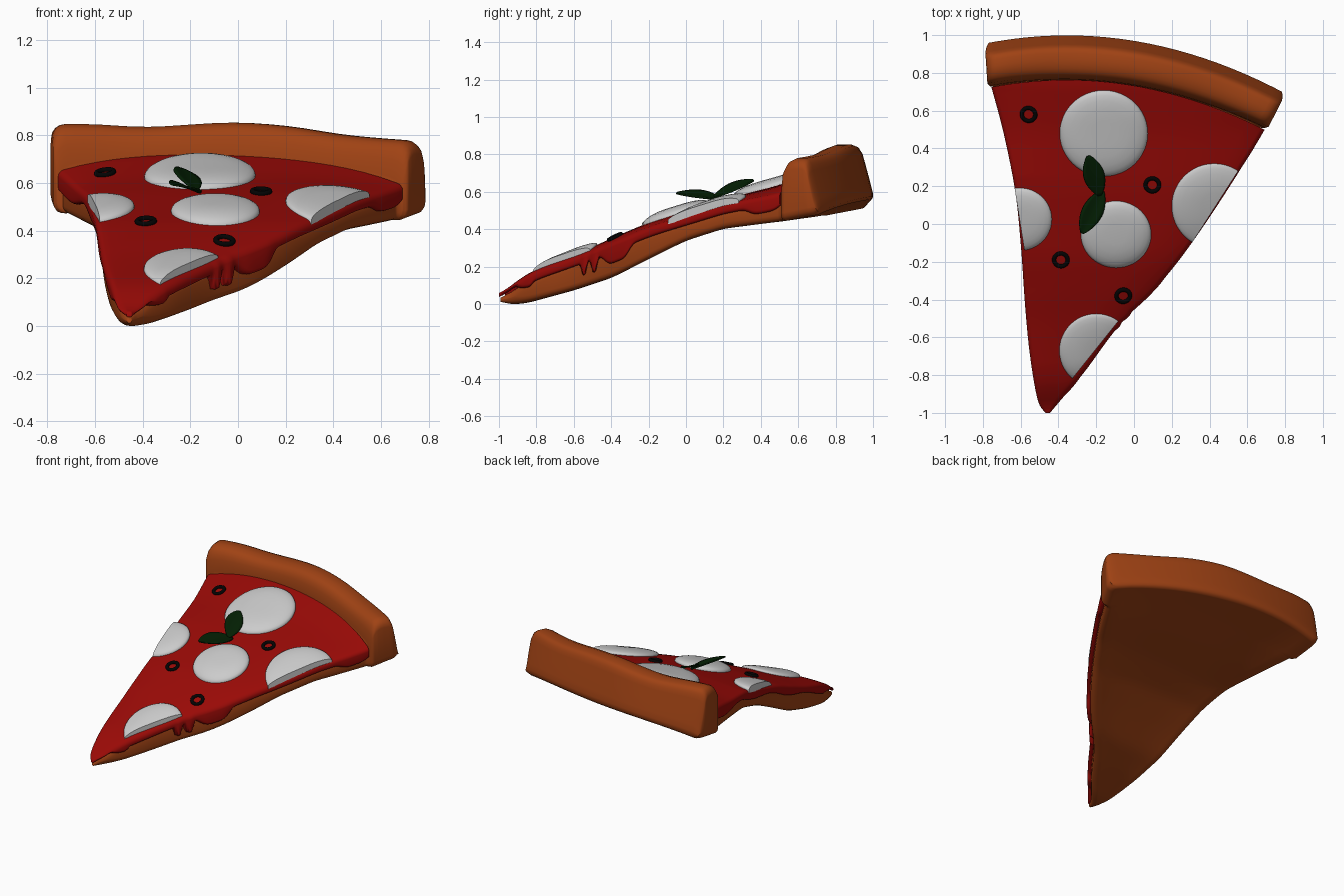
import bpy, bmesh, math
from mathutils import Vector

if "Cube" in bpy.data.objects:
    bpy.data.objects.remove(bpy.data.objects["Cube"])

# Slice outline, tip to crust (x, y)
LEFT = [(-.468, -1), (-.51, -.93), (-.55, -.7), (-.575, -.45), (-.6, -.1), (-.63, .18), (-.69, .48), (-.755, .725)]
RIGHT = [(-.445, -1), (-.39, -.935), (-.26, -.78), (-.08, -.54), (.15, -.3), (.32, -.08), (.52, .22), (.69, .5)]
CRUST_L = [Vector((-.775, .725)), Vector((-.79, .955))]
CRUST_R = [Vector((.705, .5)), Vector((.803, .69))]
# Heights along y, crust height across, crust section
TOP = [(-1, .045), (-.9, .13), (-.8, .188), (-.65, .245), (-.5, .305), (-.38, .36), (-.19, .44), (-.06, .48), (.2, .56), (.48, .63), (.76, .725), (1, .74)]
BOT = [(-1, .02), (-.94, .0), (-.85, .008), (-.6, .08), (-.4, .15), (-.2, .255), (0, .355), (.2, .42), (.5, .47), (.75, .52), (1, .565)]
CREST = [(0, .845), (.1, .85), (.25, .832), (.5, .857), (.65, .84), (.8, .8), (1, .775)]
BUMP = [(0, 0), (.02, .42), (.08, .74), (.18, .91), (.35, 1), (.6, 1), (.7, .97), (.77, .88), (.83, .7), (.92, .42), (1, .15)]
DRIPS = [(-.86, .035, .04), (-.545, .065, .014), (-.49, .07, .016), (-.37, .06, .07), (.42, .035, .09)]


def lin(t, x):
    x = max(t[0][0], min(t[-1][0], x))
    for (a, p), (b, q) in zip(t, t[1:]):
        if x <= b:
            return p + (q - p) * (x - a) / (b - a)
    return t[-1][1]


def soft(t, x, w=.06):
    return sum(lin(t, x + w * k / 3) for k in range(-3, 4)) / 7


def spline(pts, t):
    p = [Vector(q) for q in pts]
    i = min(int(t), len(p) - 2)
    f = t - i
    a, b, c, d = p[max(i - 1, 0)], p[i], p[i + 1], p[min(i + 2, len(p) - 1)]
    return .5 * (2 * b + (c - a) * f + (2 * a - 5 * b + 4 * c - d) * f * f + (3 * b - a - 3 * c + d) * f ** 3)


LX = [(y, x) for x, y in LEFT + [(-.785, .95)]]
RX = [(y, x) for x, y in RIGHT + [(.782, .68)]]


def droop(x, y):
    l, r = soft(LX, y), soft(RX, y)
    c = max(-1, min(1, (2 * x - l - r) / (r - l)))
    if c > 0:
        amt = .028 + .06 * max(0, min(.3, y - .2))
    else:
        amt = .022 + .09 * max(0, min(.45, y - .25))
    return amt * abs(c) ** 3 * max(0, min(1, (y + 1) * 1.5))


def top(x, y):
    return soft(TOP, y) - droop(x, y)


def bottom(x, y):
    return max(0, soft(BOT, y, .04) - .003 - .8 * droop(x, y))


def row(v, ztop, zbot, inset, r):
    """One cross-section: rounded ends, top points and matching bottom points."""
    if v <= 1:
        L, R = spline(LEFT, v * 7), spline(RIGHT, v * 7)
    else:
        L, R = CRUST_L[0].lerp(CRUST_L[1], v - 1), CRUST_R[0].lerp(CRUST_R[1], v - 1)
    w = (R - L).length
    a0, a1 = [min(i, w * .2) for i in inset(L, R)]
    r = min(r, w * .3)
    arc = [(r * (1 - math.cos(a)), r * (1 - math.sin(a))) for a in [k * math.pi / 8 for k in range(5)]]
    inner = w - a0 - a1 - 2 * r
    st = [(a0 + t, d) for t, d in arc] + [(a0 + r + inner * k / 20, 0) for k in range(1, 20)]
    st += [(w - a1 - t, d) for t, d in reversed(arc)]
    bulge = .125 * v ** 1.3 if v < 1 else .125 + .021 * (v - 1)
    tops, bots = [], []
    for t, d in st:
        u = t / w
        p = L.lerp(R, u)
        x, y = p.x, p.y + bulge * 4 * u * (1 - u)
        zt, zb = ztop(x, y, u, t), zbot(x, y, u, min(t - a0, w - a1 - t))
        k = max(0, min(1, (zt - zb) / (2 * r)))
        tops.append((x, y, zt - d * k))
        bots.append((x, y, zb + d * k))
    return tops, bots


def finish(bm, name, color, angle=50):
    bmesh.ops.recalc_face_normals(bm, faces=bm.faces)
    me = bpy.data.meshes.new(name)
    bm.to_mesh(me)
    bm.free()
    ob = bpy.data.objects.new(name, me)
    bpy.context.collection.objects.link(ob)
    mat = bpy.data.materials.get(color[0]) or bpy.data.materials.new(color[0])
    mat.diffuse_color = (*color[1], 1)
    mat.use_nodes = True
    mat.node_tree.nodes["Principled BSDF"].inputs["Base Color"].default_value = mat.diffuse_color
    me.materials.append(mat)
    bpy.ops.object.select_all(action='DESELECT')
    ob.select_set(True)
    bpy.context.view_layer.objects.active = ob
    bpy.ops.object.shade_smooth_by_angle(angle=math.radians(angle))
    return ob


def loft(name, rows, color):
    bm = bmesh.new()
    rings = [[bm.verts.new(p) for p in t + b[::-1]] for t, b in rows]
    n = len(rings[0])
    for A, B in zip(rings, rings[1:]):
        for i in range(n):
            bm.faces.new((A[i], A[(i + 1) % n], B[(i + 1) % n], B[i]))
    for A in (rings[0], rings[-1]):
        for i in range(n // 2 - 1):
            bm.faces.new((A[i], A[i + 1], A[n - 2 - i], A[n - 1 - i]))
    return finish(bm, name, color, 70)


CRUST = ("baked_dough", (.35, .055, .007))
SAUCE = ("tomato", (.32, .003, .002))
CHEESE = ("cheese", (.75, .75, .75))
OLIVE = ("black_olive", (.001, .001, .001))
LEAF = ("leaf_green", (.001, .014, .001))

# Dough base and raised crust in one loft
rows = [row(.03 + .97 * k / 60, lambda x, y, u, t: top(x, y) - .03, lambda x, y, u, t: bottom(x, y),
            lambda L, R: (.02, .02), .04) for k in range(61)]
for f in [0, .01, .02, .05, .08, .13, .18, .26, .35, .45, .6, .65, .7, .74, .77, .8, .83, .88, .92, .96, 1]:
    g = lin(BUMP, f)

    def crust_top(x, y, u, t):
        base = top(x, y) - .03 if f < .6 else bottom(x, y)
        return base + (soft(CREST, u) - base) * g
    end = .02 * max(0, (f - .75) / .25) ** 2 + .015 * max(0, 1 - f / .08)
    rows.append(row(1.0001 + f * .9999, crust_top,
                    lambda x, y, u, t: bottom(x, y) + .015 * max(0, (f - .93) / .07),
                    lambda L, R: (end, end), .055))
loft("dough_and_crust", rows, CRUST)


# Sauce sheet with skirts and drips
def drip(y):
    return sum(a * math.exp(-((y - c) / w) ** 4) for c, a, w in DRIPS)


def sauce_bottom(x, y, u, t):
    z = top(x, y)
    if t > .035:
        return z - .045
    fade = max(.4, min(1, (y + 1) * 5))
    d = .055 + drip(y) if u > .5 else .065 + .01 * math.sin(y * 14) + .03 * max(0, (y - .3) / .4)
    return z - d * fade


loft("sauce", [row(k / 180, lambda x, y, u, t: top(x, y), sauce_bottom,
                   lambda L, R: (0, -.07 * drip(R.y)), .022) for k in range(181)], SAUCE)


# Cheese rounds, some cut along the slice edge
def cheese(name, cx, cy, rx, ry, h, cut=None):
    bm = bmesh.new()
    n, rings = 48, []
    for q in (1, 1, .985, .95, .88, .75, .55, .3):
        z = -.015 if not rings else .004 + h * (1 - q ** 3) ** .5
        ring = []
        for k in range(n):
            a = k * 2 * math.pi / n
            x, y = cx + rx * q * math.cos(a), cy + ry * q * math.sin(a)
            ring.append(bm.verts.new((x, y, top(x, y) + z)))
        rings.append(ring)
    for A, B in zip(rings, rings[1:]):
        for k in range(n):
            bm.faces.new((A[k], A[(k + 1) % n], B[(k + 1) % n], B[k]))
    bm.faces.new(rings[0])
    bm.faces.new(rings[-1])
    if cut:
        (x0, y0), (x1, y1) = cut
        no = Vector((y1 - y0, x0 - x1, 0))
        if no.x * (1 if cx > -.5 else -1) < 0:
            no = -no
        res = bmesh.ops.bisect_plane(bm, geom=bm.verts[:] + bm.edges[:] + bm.faces[:], dist=1e-5,
                                     plane_co=(x0, y0, 0), plane_no=no, clear_outer=True)
        edges = [e for e in res['geom_cut'] if isinstance(e, bmesh.types.BMEdge)]
        bmesh.ops.holes_fill(bm, edges=edges, sides=0)
    finish(bm, name, CHEESE)


cheese("cheese_back", -.16, .48, .233, .228, .045)
cheese("cheese_middle", -.095, -.055, .186, .177, .04)
cheese("cheese_right", .425, .095, .225, .225, .03, ((.31, -.095), (.57, .31)))
cheese("cheese_tip", -.2, -.67, .195, .195, .03, ((-.32, -.81), (-.08, -.51)))
cheese("cheese_left", -.605, .025, .17, .166, .035, ((-.58, -.14), (-.632, .19)))

# Olive rings lying on the slope
for i, (x, y) in enumerate([(-.558, .58), (-.387, -.19), (-.057, -.38), (.097, .207)]):
    bpy.ops.mesh.primitive_torus_add(major_segments=32, minor_segments=12, major_radius=.036, minor_radius=.011,
                                     location=(x, y, top(x, y) + .005))
    ob = bpy.context.object
    nrm = Vector((top(x - .03, y) - top(x + .03, y), top(x, y - .03) - top(x, y + .03), .06))
    ob.rotation_euler = nrm.to_track_quat('Z', 'Y').to_euler()
    bm = bmesh.new()
    bm.from_mesh(ob.data)
    bm.transform(ob.matrix_basis)
    bpy.data.objects.remove(ob)
    finish(bm, f"olive_{i + 1}", OLIVE)


# Leaves: gently folded, rolled towards the right
def leaf(name, base, tip, arch):
    bm = bmesh.new()
    base, tip = Vector(base), Vector(tip)
    side = (tip - base).cross(Vector((0, 0, 1))).normalized()
    side.z = -.3 if side.x > 0 else .3
    grid = []
    for i in range(15):
        s = i / 14
        w = .055 * math.sin(math.pi * (.03 + .95 * s)) ** .75
        mid = base.lerp(tip, s) + Vector((0, 0, arch * math.sin(math.pi * s)))
        grid.append([bm.verts.new(mid + side * w * k / 3 + Vector((0, 0, .15 * w * abs(k) / 3))) for k in range(-3, 4)])
    for A, B in zip(grid, grid[1:]):
        for k in range(6):
            bm.faces.new((A[k], A[k + 1], B[k + 1], B[k]))
    ob = finish(bm, name, LEAF)
    m = ob.modifiers.new("thickness", 'SOLIDIFY')
    m.thickness = .008


leaf("leaf_back", (-.18, .15, .575), (-.24, .36, .665), .005)
leaf("leaf_front", (-.165, .175, .565), (-.275, -.05, .597), .005)
